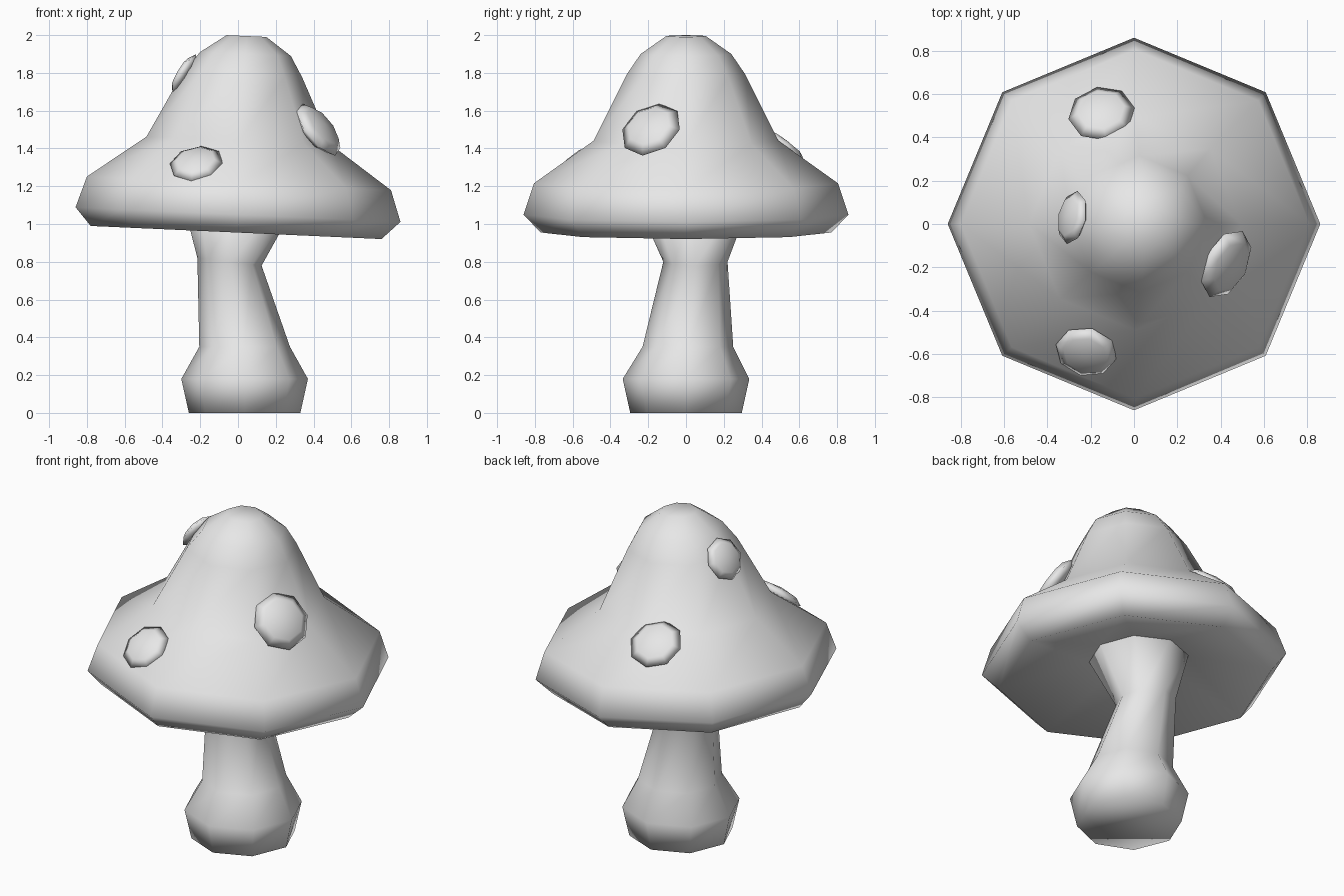
import bpy, bmesh, math
from mathutils import Vector

cube = bpy.data.objects.get("Cube")
if cube:
    bpy.data.objects.remove(cube)

grey = bpy.data.materials.new("plain_grey")
grey.use_nodes = True
grey.diffuse_color = (0.8, 0.8, 0.8, 1)
grey.node_tree.nodes["Principled BSDF"].inputs["Base Color"].default_value = (0.8, 0.8, 0.8, 1)

SIDES = 8


def finish(name, bm):
    bmesh.ops.recalc_face_normals(bm, faces=bm.faces)
    for f in bm.faces:
        f.smooth = True
    mesh = bpy.data.meshes.new(name)
    bm.to_mesh(mesh)
    bm.free()
    mesh.materials.append(grey)
    ob = bpy.data.objects.new(name, mesh)
    bpy.context.collection.objects.link(ob)
    return ob


def loft(name, rings):
    """Skin octagon rings given as (centre x, centre y, z, radius, slope along x)."""
    bm = bmesh.new()
    loops = []
    for cx, cy, z, r, slope in rings:
        loop = []
        for i in range(SIDES):
            a = math.tau * i / SIDES
            dx = r * math.cos(a)
            loop.append(bm.verts.new((cx + dx, cy + r * math.sin(a), z + slope * dx)))
        loops.append(loop)
    for low, high in zip(loops, loops[1:]):
        for i in range(SIDES):
            j = (i + 1) % SIDES
            bm.faces.new((low[i], low[j], high[j], high[i]))
    bm.faces.new(loops[0])
    bm.faces.new(loops[-1])
    return finish(name, bm)


def spot(name, centre, normal, radius, height):
    """Flattened ball set into the cap."""
    bm = bmesh.new()
    bmesh.ops.create_uvsphere(bm, u_segments=SIDES, v_segments=4, radius=1)
    bmesh.ops.scale(bm, vec=(radius, radius, height), verts=bm.verts)
    ob = finish(name, bm)
    ob.location = centre
    ob.rotation_euler = Vector(normal).to_track_quat('Z', 'Y').to_euler()
    return ob


# Bent stem with a bulging foot, flaring into the cap
loft("stem", [
    (0.035, 0, 0, 0.295, 0),
    (0.035, 0, 0.18, 0.335, 0),
    (0.035, 0.01, 0.35, 0.24, 0),
    (-0.045, 0.05, 0.8, 0.17, -0.12),
    (0, 0.04, 1.08, 0.285, -0.045),
])

# Tilted cap with a hollow underside
loft("cap", [
    (0, 0.03, 1.07, 0.28, -0.045),
    (-0.01, 0, 0.955, 0.77, -0.045),
    (0, 0, 1.05, 0.86, -0.045),
    (0.005, 0, 1.215, 0.805, -0.045),
    (0.005, 0, 1.44, 0.49, -0.045),
    (0.025, 0, 1.79, 0.315, -0.045),
    (0.04, 0, 1.9, 0.24, -0.045),
    (0.045, 0, 1.995, 0.105, -0.045),
])

# Spots on the cap
spot("front_spot", (-0.22, -0.59, 1.32), (-0.15, -0.62, 0.77), 0.145, 0.04)
spot("left_spot", (0.425, -0.185, 1.5), (0.72, -0.36, 0.58), 0.17, 0.05)
spot("right_spot", (-0.285, 0.03, 1.79), (-0.85, 0.17, 0.5), 0.125, 0.035)
spot("back_spot", (-0.15, 0.51, 1.41), (-0.1, 0.6, 0.8), 0.155, 0.04)
